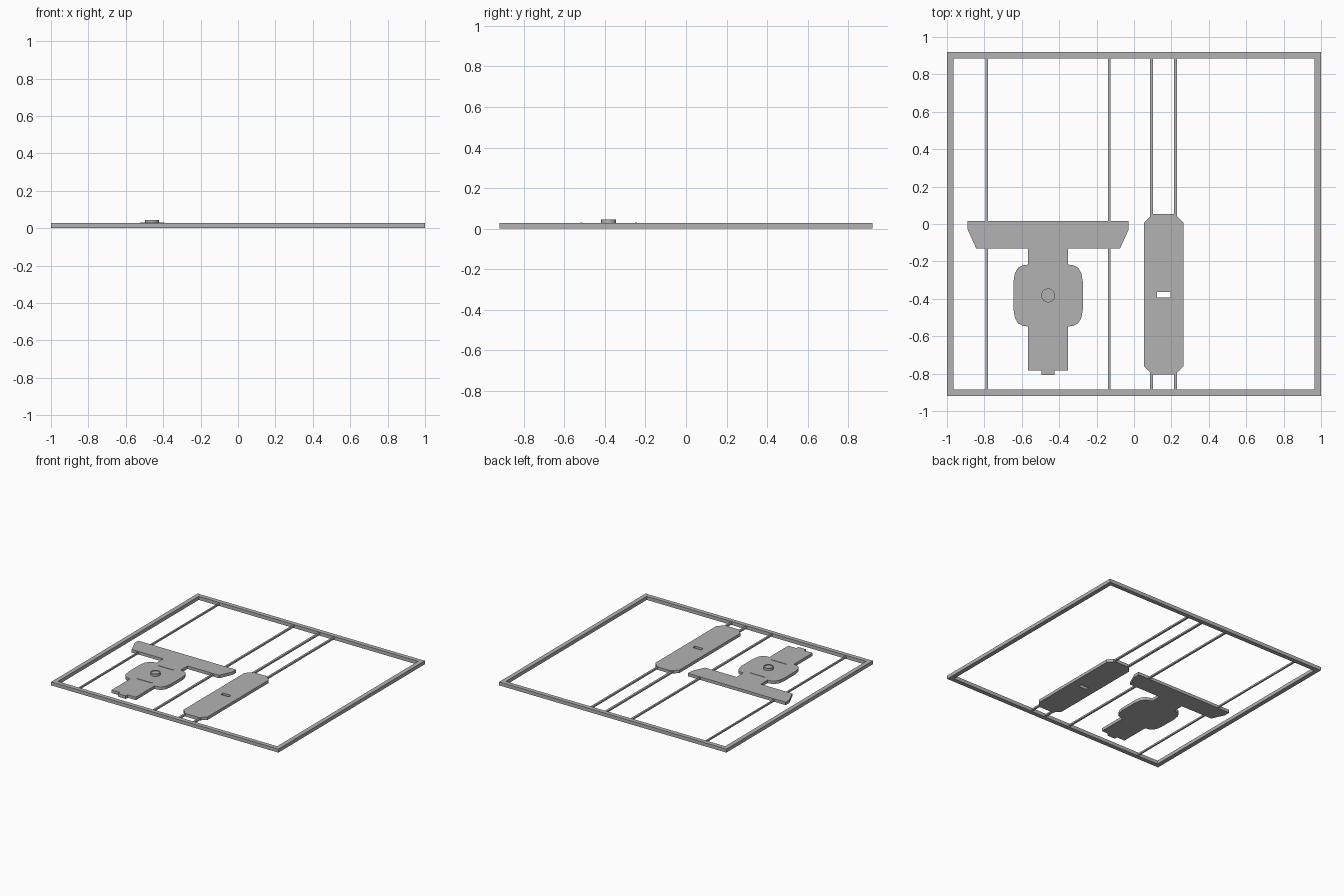
import bpy, bmesh, math

cube = bpy.data.objects.get("Cube")
if cube:
    bpy.data.objects.remove(cube, do_unlink=True)

grey = bpy.data.materials.new("plain_grey")
grey.use_nodes = True
colour = (0.45, 0.45, 0.45, 1)
grey.diffuse_color = colour
for node in grey.node_tree.nodes:
    if node.type == 'BSDF_PRINCIPLED':
        node.inputs["Base Color"].default_value = colour


def prism(name, loops, z0, z1):
    """Extrude an outline, with any further loops cut out as holes."""
    bm = bmesh.new()
    edges = []
    for loop in loops:
        vs = [bm.verts.new((x, y, z0)) for x, y in loop]
        edges += [bm.edges.new((v, vs[i - 1])) for i, v in enumerate(vs)]
    bmesh.ops.triangle_fill(bm, edges=edges, use_beauty=True, normal=(0, 0, 1))
    out = bmesh.ops.extrude_face_region(bm, geom=bm.faces[:])
    moved = [g for g in out["geom"] if isinstance(g, bmesh.types.BMVert)]
    bmesh.ops.translate(bm, verts=moved, vec=(0, 0, z1 - z0))
    bmesh.ops.recalc_face_normals(bm, faces=bm.faces[:])
    bmesh.ops.dissolve_limit(bm, angle_limit=0.01, verts=bm.verts[:], edges=bm.edges[:])
    mesh = bpy.data.meshes.new(name)
    bm.to_mesh(mesh)
    bm.free()
    mesh.materials.append(grey)
    ob = bpy.data.objects.new(name, mesh)
    bpy.context.collection.objects.link(ob)
    return ob


def rect(x0, x1, y0, y1):
    return [(x0, y0), (x1, y0), (x1, y1), (x0, y1)]


def circle(x, y, r, n=32):
    return [(x + r * math.cos(2 * math.pi * i / n),
             y + r * math.sin(2 * math.pi * i / n)) for i in range(n)]


def mirrored(half, cx):
    """Close a half outline across the line x = cx."""
    return [(cx + x, y) for x, y in half] + [(cx - x, y) for x, y in reversed(half)]


# Outer frame
W, D, T = 1.0, 0.92, 0.035
prism("outer_frame", [rect(-W, W, -D, D), rect(T - W, W - T, T - D, D - T)], 0, 0.028)

# Rails running front to back
for i, (x, w) in enumerate([(-0.787, 0.012), (-0.132, 0.015), (0.093, 0.017), (0.222, 0.016)]):
    prism(f"rail_{i + 1}", [rect(x - w / 2, x + w / 2, T - D, D - T)], 0.008, 0.021)

# T-shaped plate: crossbar, stem, rounded body and end tab
cx, cy = -0.459, -0.382
LOW, TOP = 0.003, 0.027
half = [(0.43, 0.017), (0.43, -0.03), (0.384, -0.132), (0.107, -0.132),
        (0.107, -0.217), (0.135, -0.221), (0.16, -0.233), (0.177, -0.262),
        (0.186, -0.31), (0.186, -0.455), (0.177, -0.503), (0.16, -0.532),
        (0.135, -0.544), (0.107, -0.548), (0.107, -0.782), (0.035, -0.782),
        (0.035, -0.806)]
prism("t_plate", [mirrored(half, cx)], LOW, TOP)

# Low ribs on either side of the hub
for side, y in (("front", cy - 0.135), ("back", cy + 0.135)):
    prism(f"{side}_rib", [rect(cx - 0.065, cx + 0.065, y - 0.004, y + 0.004)], TOP - 0.002, TOP + 0.003)

# Hub with raised rim
prism("hub_rim", [circle(cx, cy, 0.037), circle(cx, cy, 0.03)], TOP - 0.002, 0.045)
prism("hub_core", [circle(cx, cy, 0.0305)], TOP - 0.002, 0.04)

# Long plate with clipped corners and a slot
px, x, c, y0, y1 = 0.159, 0.106, 0.046, -0.805, 0.053
outline = mirrored([(x - c, y1), (x, y1 - c), (x, y0 + c), (x - c, y0)], px)
prism("slotted_plate", [outline, rect(px - 0.036, px + 0.036, -0.392, -0.363)], LOW, TOP)
